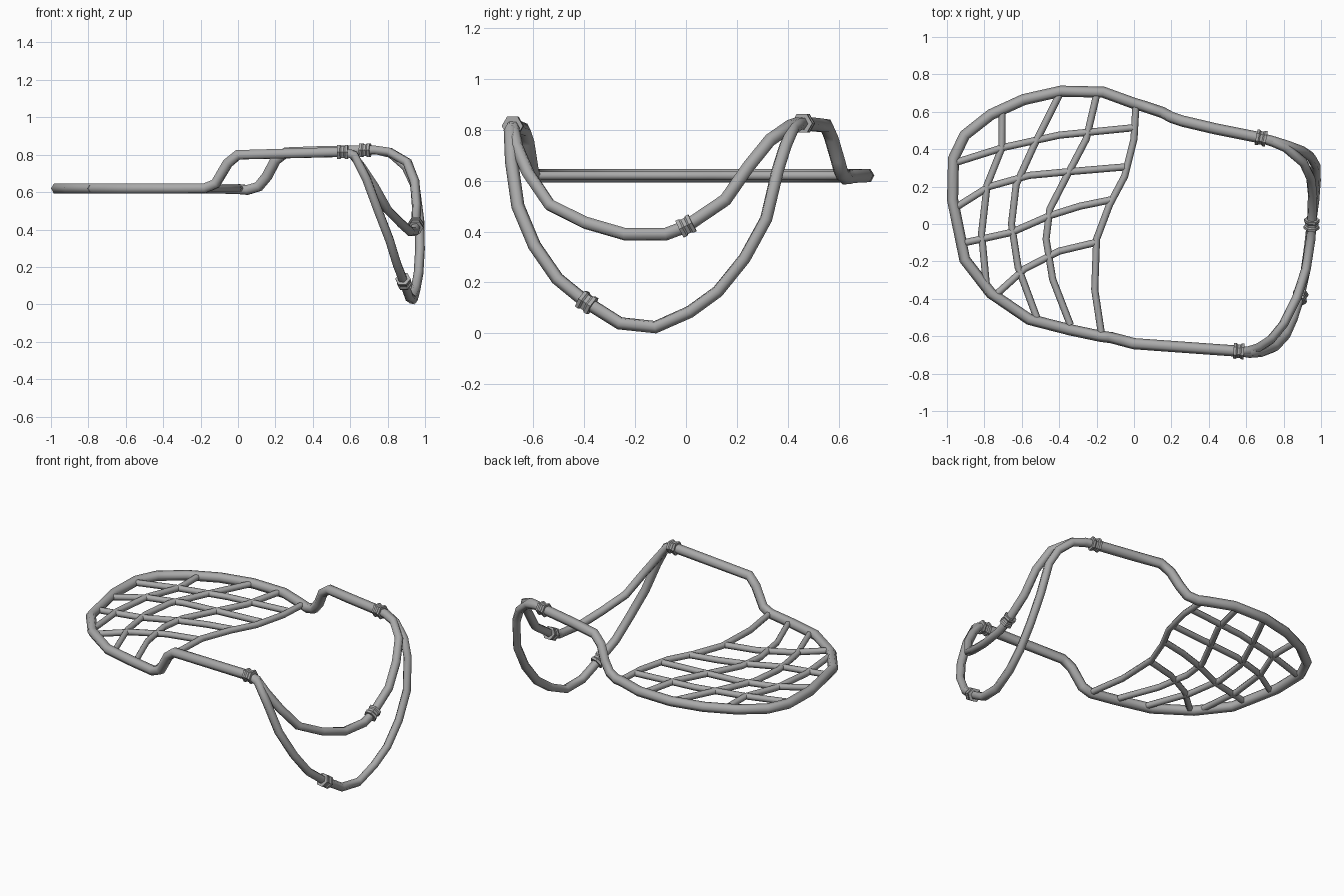
import bpy, bmesh, math
from mathutils import Vector, Quaternion

if "Cube" in bpy.data.objects:
    bpy.data.objects.remove(bpy.data.objects["Cube"])

mat = bpy.data.materials.new("grey")
mat.diffuse_color = (0.4, 0.4, 0.4, 1)
mat.use_nodes = True
mat.node_tree.nodes["Principled BSDF"].inputs["Base Color"].default_value = mat.diffuse_color
SIDES = 6


def tube(name, pts, radii, smooth=True):
    """Sweep a hexagon along a path, with parallel-transported rings."""
    pts = [Vector(p) for p in pts]
    n = len(pts)
    if not isinstance(radii, (list, tuple)):
        radii = [radii] * n
    segs = [(pts[i + 1] - pts[i]).normalized() for i in range(n - 1)]
    tans = [segs[0]] + [(segs[i] + segs[i + 1]).normalized() for i in range(n - 2)] + [segs[-1]]
    side = tans[0].cross(Vector((0, 0, 1)))
    if side.length < 0.01:
        side = Vector((1, 0, 0))
    side.normalize()
    bm = bmesh.new()
    rings = []
    for i, (p, t, r) in enumerate(zip(pts, tans, radii)):
        if i:
            side = tans[i - 1].rotation_difference(t) @ side
        side = (side - t * side.dot(t)).normalized()
        ring = []
        for k in range(SIDES):
            d = Quaternion(t, 2 * math.pi * k / SIDES) @ side
            ring.append(bm.verts.new(p + d * r))
        rings.append(ring)
    for a, b in zip(rings, rings[1:]):
        for k in range(SIDES):
            j = (k + 1) % SIDES
            bm.faces.new((a[k], a[j], b[j], b[k])).smooth = smooth
    bm.faces.new(rings[0][::-1])
    bm.faces.new(rings[-1])
    bmesh.ops.recalc_face_normals(bm, faces=bm.faces)
    me = bpy.data.meshes.new(name)
    bm.to_mesh(me)
    bm.free()
    me.materials.append(mat)
    ob = bpy.data.objects.new(name, me)
    bpy.context.collection.objects.link(ob)
    return ob


# rigid outer frame: back arm, flat loop, front arm
Z = 0.625
loop = [(-.165, .705), (-.39, .71), (-.59, .665), (-.765, .585), (-.905, .475),
        (-.965, .35), (-.97, .13), (-.905, -.19), (-.765, -.37), (-.56, -.51),
        (-.345, -.565), (-.18, -.60)]
back_arm = [(.68, .46, .83), (.43, .51, .825), (.26, .55, .82), (.20, .57, .775),
            (.155, .595, .69), (.11, .61, .635), (.05, .63, .617), (0, .645, .622)]
front_arm = [(-.12, -.608, .65), (-.055, -.625, .76), (0, -.64, .805), (.56, -.68, .82)]
tube("frame", back_arm + [(x, y, Z) for x, y in loop] + front_arm, 0.03)

# hanging straps between the two arm ends
long_strap = [(.56, -.68, .82), (.62, -.69, .805), (.685, -.685, .68), (.75, -.66, .505),
              (.81, -.595, .35), (.85, -.505, .22), (.885, -.395, .13), (.915, -.26, .045),
              (.935, -.12, .03), (.95, .015, .09), (.965, .125, .17), (.973, .23, .30),
              (.97, .315, .455), (.945, .36, .645), (.90, .39, .74), (.82, .42, .81),
              (.74, .445, .83), (.68, .46, .83)]
short_strap = [(.56, -.68, .82), (.61, -.68, .81), (.66, -.665, .74), (.73, -.62, .635),
               (.80, -.535, .51), (.87, -.395, .44), (.92, -.24, .395), (.945, -.08, .395),
               (.95, 0, .425), (.955, .155, .53), (.945, .245, .66), (.905, .33, .765),
               (.81, .41, .82), (.74, .44, .83), (.68, .46, .83)]
tube("long_strap", long_strap, 0.026)
tube("short_strap", short_strap, 0.026)

# net strands in the flat loop
net = [
    [(-.705, .60), (-.705, .41), (-.785, .21), (-.815, -.05), (-.785, -.37)],
    [(-.40, .69), (-.53, .43), (-.63, .21), (-.655, 0), (-.62, -.23), (-.52, -.50)],
    [(-.20, .69), (-.255, .455), (-.36, .255), (-.45, .08), (-.47, -.08), (-.435, -.295), (-.34, -.54)],
    [(.01, .63), (0, .455), (-.05, .255), (-.13, .105), (-.20, -.08), (-.21, -.35), (-.175, -.58)],
    [(-.95, .33), (-.695, .41), (-.40, .475), (0, .515)],
    [(-.95, .09), (-.775, .20), (-.56, .26), (-.345, .28), (-.05, .305)],
    [(-.905, -.10), (-.655, -.045), (-.45, .045), (-.29, .095), (-.12, .13)],
    [(-.735, -.375), (-.585, -.24), (-.40, -.145), (-.21, -.10)],
]
for i, path in enumerate(net):
    tube(f"net_strand_{i + 1}", [(x, y, Z) for x, y in path], 0.019)

# waisted clamps at the arm ends and on the straps
clamps = [("front_arm_clamp", (.56, -.68, .82), (1, -.07, 0)),
          ("back_arm_clamp", (.68, .46, .83), (1, -.2, 0)),
          ("long_strap_clamp", (.887, -.39, .127), (.03, .13, -.085)),
          ("short_strap_clamp", (.95, 0, .427), (.01, .24, .12))]
for name, centre, axis in clamps:
    c, a = Vector(centre), Vector(axis).normalized()
    prof = [(-.028, .042), (-.014, .042), (-.007, .036), (.007, .036), (.014, .042), (.028, .042)]
    tube(name, [c + a * d for d, _ in prof], [r for _, r in prof], smooth=False)

# rest the whole model on the ground
bpy.context.view_layer.update()
low = min(v.co.z for o in bpy.data.objects for v in o.data.vertices)
for o in bpy.data.objects:
    o.location.z = -low
